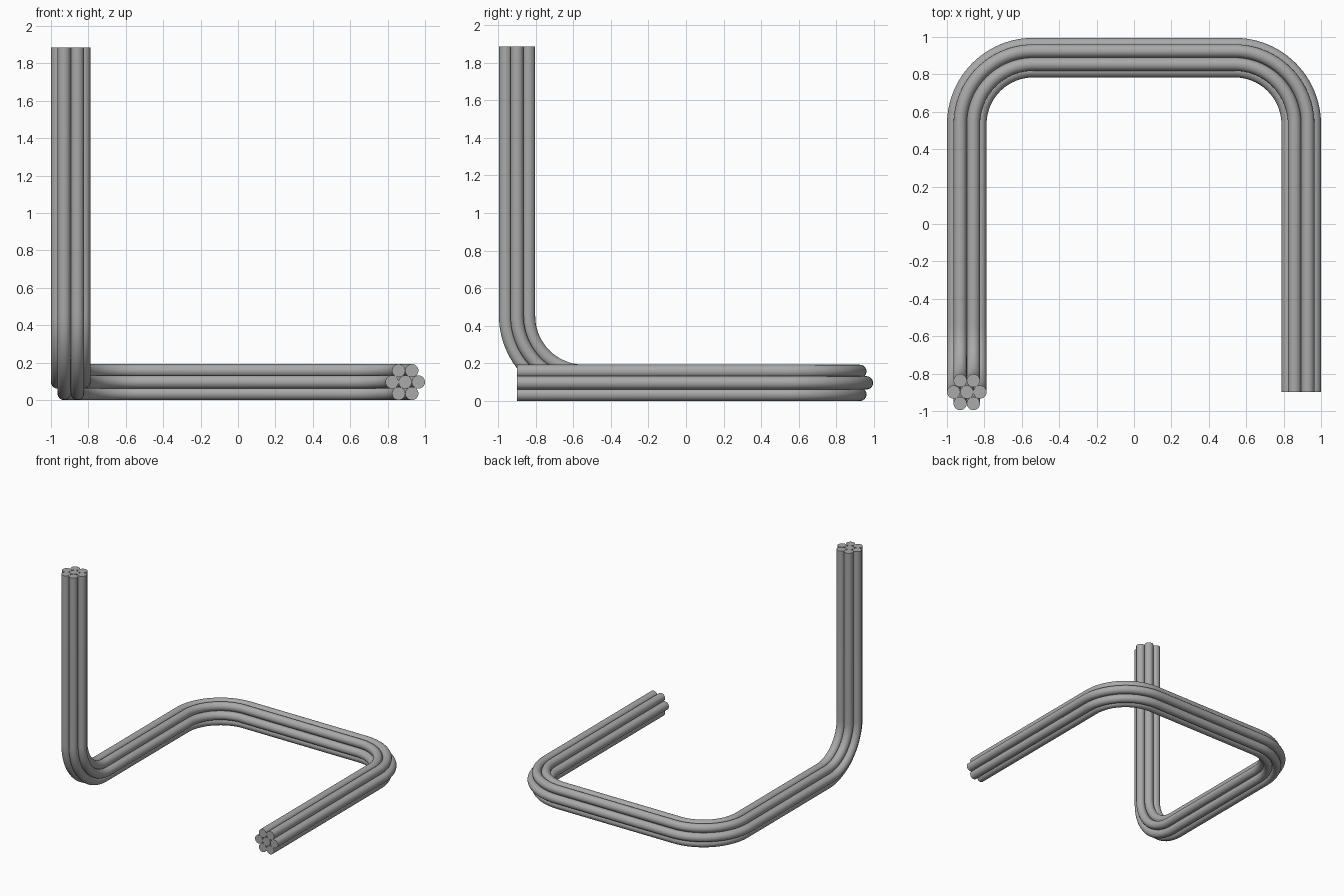
import bpy
import bmesh
from math import sin, cos, pi, sqrt, radians
from mathutils import Vector, Matrix

cube = bpy.data.objects.get("Cube")
if cube:
    bpy.data.objects.remove(cube, do_unlink=True)

STRAND_R = 0.0353          # radius of one strand
LEG = 1.788                # corner to corner length of each leg
BEND_R = 0.356             # centreline bend radius
SIDES = 32
BEND_STEPS = 24
HALF_HEIGHT = STRAND_R * (1 + sqrt(3))

# Plain steel grey
steel = bpy.data.materials.new("steel_grey")
steel.use_nodes = True
grey = (0.4, 0.4, 0.4, 1)
steel.diffuse_color = grey
steel.node_tree.nodes["Principled BSDF"].inputs["Base Color"].default_value = grey


def bent_path():
    """Centreline stations: position plus the two cross-section axes."""
    pos = Vector((LEG / 2, -0.8985, HALF_HEIGHT))
    heading, u, v = Vector((0, 1, 0)), Vector((1, 0, 0)), Vector((0, 0, 1))
    stations = [(pos, u, v)]
    bends = [Vector((0, 0, 1)), Vector((0, 0, 1)), Vector((-1, 0, 0))]
    for i, axis in enumerate(bends):
        # straight run, then a quarter turn
        pos = pos + heading * (LEG - BEND_R * (1 if i == 0 else 2))
        pivot = pos + axis.cross(heading) * BEND_R
        for k in range(BEND_STEPS + 1):
            turn = Matrix.Rotation(radians(90) * k / BEND_STEPS, 3, axis)
            stations.append((pivot + turn @ (pos - pivot), turn @ u, turn @ v))
        pos, u, v = stations[-1]
        heading = turn @ heading
    stations.append((pos + heading * (LEG - BEND_R), u, v))
    return stations


def make_strand(name, a, b, stations):
    """Sweep one round strand at offset (a, b) from the centreline."""
    bm = bmesh.new()
    angles = [2 * pi * i / SIDES for i in range(SIDES)]
    rings = [[bm.verts.new(p + u * (a + STRAND_R * cos(t)) + v * (b + STRAND_R * sin(t)))
              for t in angles] for p, u, v in stations]
    for r0, r1 in zip(rings, rings[1:]):
        for i in range(SIDES):
            j = (i + 1) % SIDES
            bm.faces.new((r0[i], r0[j], r1[j], r1[i])).smooth = True
    # flat cut ends with crisp rims
    for ring in (rings[0], rings[-1]):
        cap = bm.faces.new(ring)
        for edge in cap.edges:
            edge.smooth = False
    bmesh.ops.recalc_face_normals(bm, faces=bm.faces)
    mesh = bpy.data.meshes.new(name)
    bm.to_mesh(mesh)
    bm.free()
    mesh.materials.append(steel)
    bpy.context.collection.objects.link(bpy.data.objects.new(name, mesh))


# One core strand ringed by six touching strands
path = bent_path()
make_strand("core_strand", 0, 0, path)
for n in range(6):
    angle = n * pi / 3
    make_strand(f"outer_strand_{n + 1}", 2 * STRAND_R * cos(angle),
                2 * STRAND_R * sin(angle), path)
